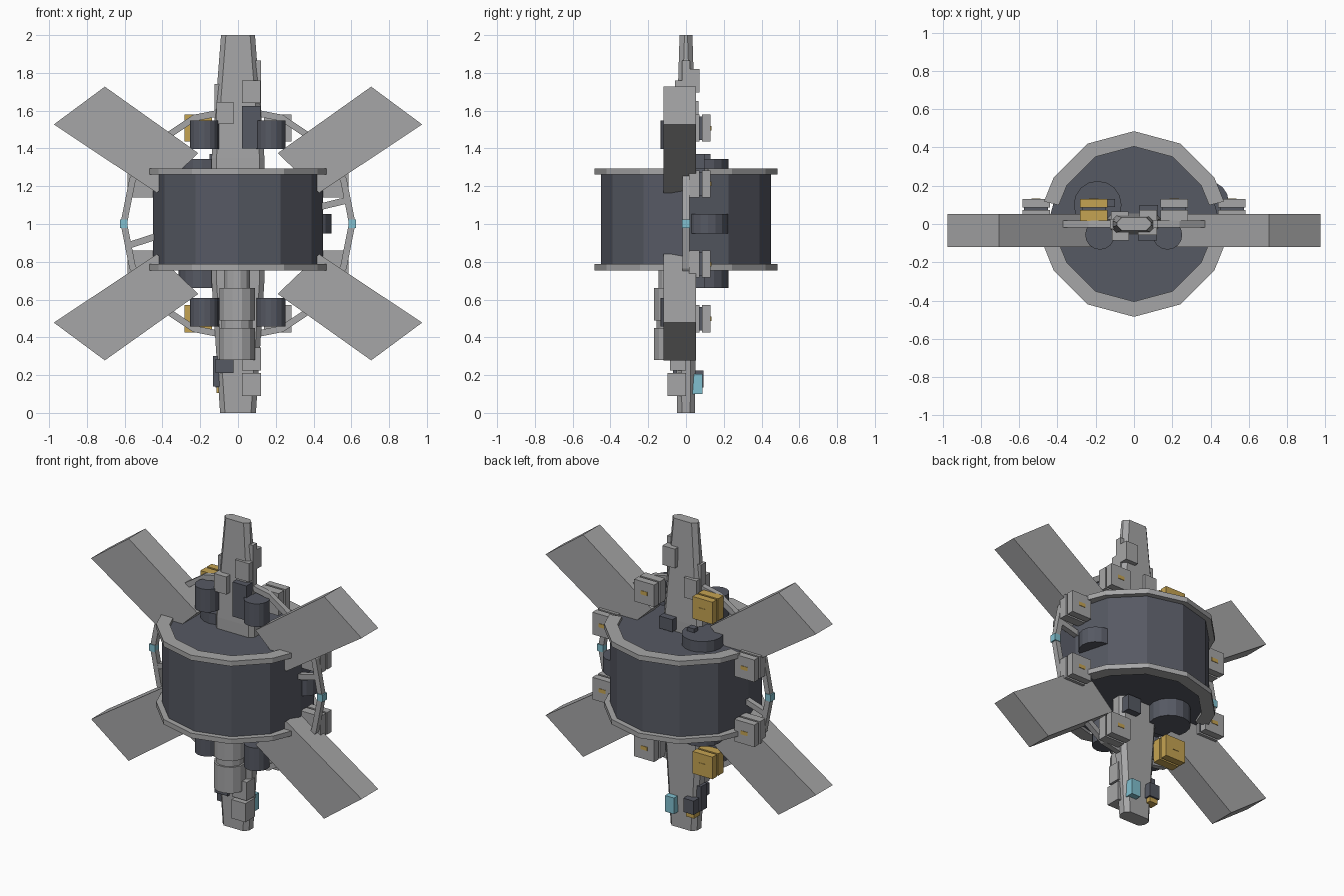
import bpy, bmesh, math
from mathutils import Vector

if "Cube" in bpy.data.objects:
    bpy.data.objects.remove(bpy.data.objects["Cube"])


def material(name, rgb):
    m = bpy.data.materials.new(name)
    m.diffuse_color = (*rgb, 1)
    m.use_nodes = True
    m.node_tree.nodes["Principled BSDF"].inputs["Base Color"].default_value = m.diffuse_color
    return m


GREY = material("light grey", (0.38, 0.38, 0.385))
DARK = material("slate", (0.093, 0.10, 0.125))
GOLD = material("gold foil", (0.56, 0.37, 0.085))
CYAN = material("pale cyan", (0.22, 0.53, 0.63))


def finish(name, bm, mat):
    bmesh.ops.recalc_face_normals(bm, faces=bm.faces[:])
    me = bpy.data.meshes.new(name)
    bm.to_mesh(me)
    bm.free()
    me.materials.append(mat)
    ob = bpy.data.objects.new(name, me)
    bpy.context.collection.objects.link(ob)
    return ob


def loft(name, sections, mat):
    """Skin a list of equally long point loops and cap both ends."""
    bm = bmesh.new()
    loops = [[bm.verts.new(p) for p in s] for s in sections]
    n = len(loops[0])
    for a, b in zip(loops, loops[1:]):
        for i in range(n):
            j = (i + 1) % n
            bm.faces.new((a[i], a[j], b[j], b[i]))
    bm.faces.new(loops[0])
    bm.faces.new(loops[-1])
    return finish(name, bm, mat)


def box(name, x, y, z, mat):
    base = [(x[0], y[0]), (x[1], y[0]), (x[1], y[1]), (x[0], y[1])]
    return loft(name, [[(u, v, h) for u, v in base] for h in z], mat)


def turned(name, cx, cy, profile, sides, mat, phase=0.0):
    """Upright faceted solid from (radius, height) pairs."""
    angs = [phase + 2 * math.pi * i / sides for i in range(sides)]
    return loft(name, [[(cx + r * math.cos(a), cy + r * math.sin(a), z) for a in angs]
                       for r, z in profile], mat)


def band(name, angles, ri, ro, lo, hi, mat, place):
    """Flat rectangular band following the angles."""
    return loft(name, [[place(r * math.cos(a), r * math.sin(a), h)
                        for r, h in ((ri, lo), (ro, lo), (ro, hi), (ri, hi))]
                       for a in angles], mat)


def bar(name, a, b, width, depth, mat):
    """Straight strut in the xz plane."""
    a, b = Vector((a[0], 0, a[1])), Vector((b[0], 0, b[1]))
    d = (b - a).normalized()
    s, t = Vector((-d.z, 0, d.x)) * width / 2, Vector((0, depth / 2, 0))
    return loft(name, [[p + s + t, p + s - t, p - s - t, p - s + t] for p in (a, b)], mat)


# Drum with split rims at both ends
turned("drum", 0, 0, [(0.45, 0.775), (0.45, 1.275)], 12, DARK)
rim_angles = [math.radians(d) for d in (14, 30, 60, 90, 120, 150, 166)]
for z0, z1, level in ((0.755, 0.787, "lower"), (1.262, 1.295, "upper")):
    for k, side in ((0, "back"), (math.pi, "front")):
        ang = [a + k for a in rim_angles]
        band(f"{level}_{side}_rim", ang, 0.405, 0.485, z0, z1, GREY,
             lambda u, v, h: (u, v, h))


# Tapered central spine with chamfered edges
def spine_section(w, d, z):
    c = 0.026
    return [(w, d - c, z), (w - c, d, z), (c - w, d, z), (-w, d - c, z),
            (-w, c - d, z), (c - w, -d, z), (w - c, -d, z), (w, c - d, z)]


loft("spine", [spine_section(*s) for s in ((0.095, 0.048, 0), (0.14, 0.054, 0.7),
                                          (0.14, 0.054, 1.35), (0.09, 0.034, 2.0))], GREY)

# Four slanted solid panels
panel = [(0.21, 1.375), (0.705, 1.727), (0.975, 1.527), (0.43, 1.165)]
for sx in (-1, 1):
    for flip, level in ((False, "upper"), (True, "lower")):
        pts = [(sx * x, 2.005 - z if flip else z) for x, z in panel]
        loft(f"{level}_panel", [[(x, y, z) for x, z in pts] for y in (-0.12, 0.053)], GREY)

# Upright support hoop and its struts
hoop = [2 * math.pi * i / 16 for i in range(17)]
for part in (hoop[:9], hoop[8:]):
    band("support_hoop", part, 0.587, 0.622, -0.018, 0.018, GREY,
         lambda u, v, h: (u, h, 1.003 + v))
bar("hoop_strut", (0.43, 1.09), (0.595, 1.13), 0.035, 0.035, GREY)
bar("hoop_strut", (-0.43, 0.935), (-0.585, 0.885), 0.035, 0.035, GREY)
for sx in (-1, 1):
    box("hoop_marker", (sx * 0.605 - 0.021, sx * 0.605 + 0.021), (-0.022, 0.022),
        (0.98, 1.025), CYAN)

# Layered equipment boxes on the back of the hoop
for sx in (-1, 1):
    for x, z in ((0.21, 1.508), (0.21, 0.498), (0.512, 1.212), (0.512, 0.788)):
        cx, r = sx * x, 0.072
        shell = GOLD if (sx < 0 and x < 0.3) else GREY
        box("equipment_base", (cx - r, cx + r), (0.015, 0.072), (z - r, z + r), shell)
        box("equipment_core", (cx - 0.062, cx + 0.062), (0.07, 0.087),
            (z - 0.062, z + 0.062), DARK)
        box("equipment_cover", (cx - r, cx + r), (0.085, 0.131), (z - r, z + r), shell)
        box("equipment_label", (cx - 0.024, cx + 0.024), (0.13, 0.134),
            (z - 0.012, z + 0.012), GOLD)

# Dark tanks: four on the front, one long at the back, one at the side
for x in (-0.178, 0.175):
    for z in (0.458, 1.398):
        turned("front_tank", x, -0.057, [(0.077, z), (0.077, z + 0.15)], 16, DARK)
turned("back_tank", -0.19, 0.10, [(0.125, 0.66), (0.125, 1.345)], 16, DARK)
turned("side_tank", 0.39, 0.117, [(0.105, 0.95), (0.105, 1.053)], 16, DARK)
box("back_tank_fitting", (-0.15, -0.10), (0.09, 0.13), (1.34, 1.37), DARK)

# Stepped docking tube below the drum
turned("docking_tube", -0.005, -0.075,
       [(0.097, 0.28), (0.097, 0.45), (0.085, 0.45), (0.085, 0.49), (0.097, 0.49),
        (0.097, 0.66), (0.072, 0.66), (0.072, 0.78)], 12, GREY, math.pi / 12)

# Small modules fixed along the spine
modules = [
    ("front_module", (0.02, 0.12), (-0.085, 0), (1.40, 1.625), DARK),
    ("front_module", (-0.115, -0.025), (-0.085, 0), (1.53, 1.645), GREY),
    ("front_module", (0.02, 0.12), (-0.058, 0), (1.64, 1.76), GREY),
    ("back_module", (0.03, 0.12), (0, 0.072), (1.695, 1.82), GREY),
    ("side_module", (0.06, 0.122), (-0.02, 0.02), (1.60, 1.865), GREY),
    ("side_module", (-0.125, -0.06), (-0.025, 0.025), (1.55, 1.74), GREY),
    ("back_module", (-0.12, -0.03), (0, 0.065), (1.52, 1.65), GREY),
    ("back_module", (0.03, 0.125), (0, 0.098), (1.29, 1.37), DARK),
    ("back_module", (0.03, 0.125), (0, 0.098), (0.66, 0.76), DARK),
    ("front_module", (-0.12, -0.025), (-0.07, 0), (0.21, 0.285), DARK),
    ("front_module", (0.02, 0.122), (-0.098, 0), (0.09, 0.212), GREY),
    ("front_module", (0.02, 0.122), (-0.085, 0), (0.225, 0.345), GREY),
    ("side_module", (-0.132, -0.08), (-0.03, 0.035), (0.14, 0.30), DARK),
    ("sensor", (0.025, 0.09), (0.02, 0.088), (0.10, 0.205), CYAN),
    ("back_module", (-0.12, -0.045), (0.02, 0.092), (0.135, 0.225), DARK),
    ("sensor_foot", (-0.115, -0.055), (0.02, 0.08), (0.105, 0.135), GOLD),
]
for m in modules:
    box(*m)
